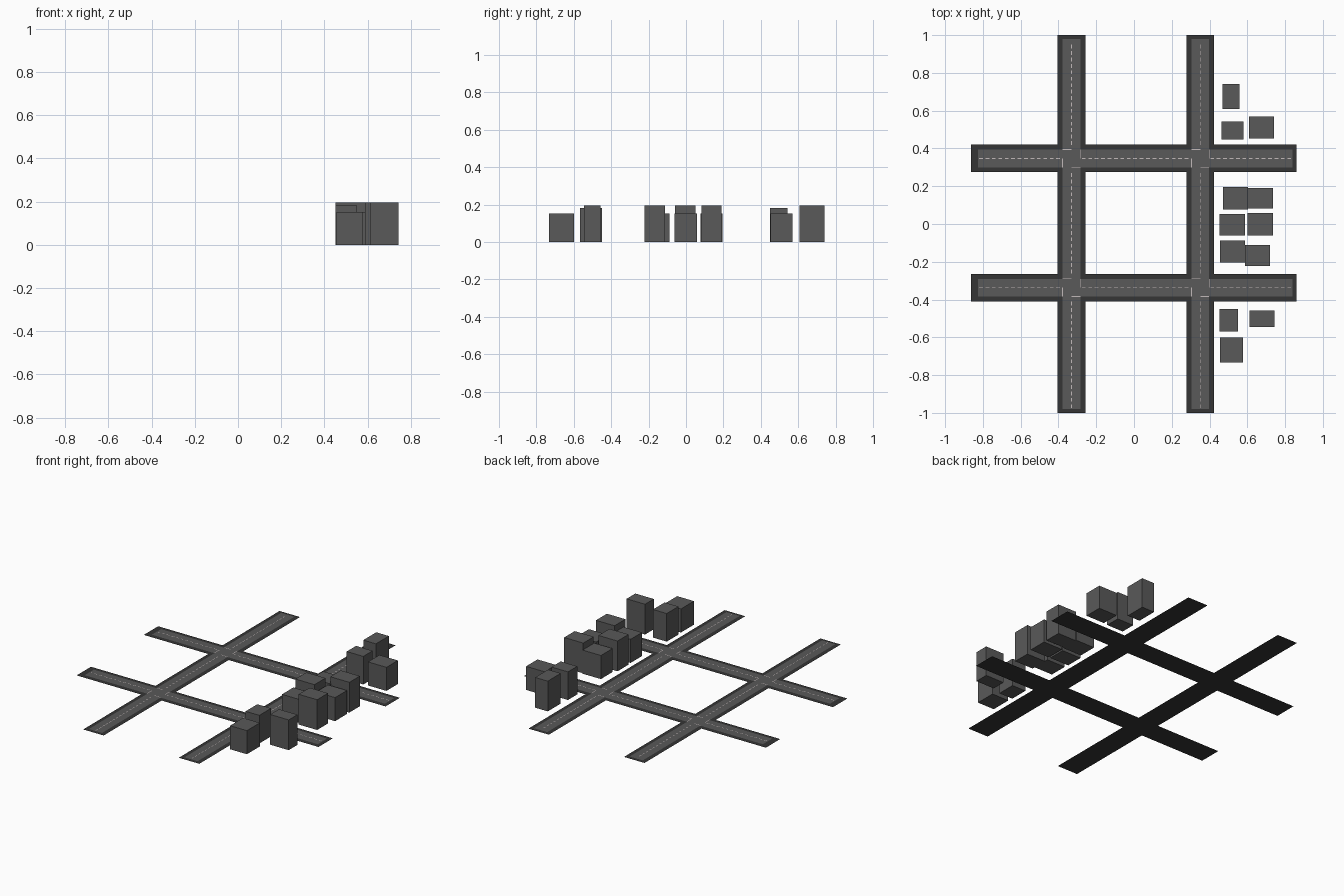
import bpy, bmesh

if "Cube" in bpy.data.objects:
    bpy.data.objects.remove(bpy.data.objects["Cube"])

def material(name, r, g, b):
    m = bpy.data.materials.new(name)
    m.diffuse_color = (r, g, b, 1)
    m.use_nodes = True
    m.node_tree.nodes["Principled BSDF"].inputs["Base Color"].default_value = m.diffuse_color
    return m

asphalt = material("asphalt", 0.1, 0.1, 0.1)
curb = material("pavement", 0.035, 0.035, 0.035)
paint = material("paint", 0.55, 0.5, 0.5)
wall = material("wall", 0.1, 0.1, 0.1)

def finish(bm, name, mat):
    me = bpy.data.meshes.new(name)
    bm.to_mesh(me)
    bm.free()
    me.materials.append(mat)
    ob = bpy.data.objects.new(name, me)
    bpy.context.collection.objects.link(ob)
    return ob

def quad(bm, x0, x1, y0, y1, z):
    bm.faces.new([bm.verts.new(p) for p in
                  ((x0, y0, z), (x1, y0, z), (x1, y1, z), (x0, y1, z))])

def sheet(name, rects, z, mat):
    """Flat union of rectangles, split on their shared grid so nothing overlaps."""
    xs = sorted({v for r in rects for v in r[:2]})
    ys = sorted({v for r in rects for v in r[2:]})
    bm = bmesh.new()
    for x0, x1 in zip(xs, xs[1:]):
        for y0, y1 in zip(ys, ys[1:]):
            cx, cy = (x0 + x1) / 2, (y0 + y1) / 2
            if any(r[0] < cx < r[1] and r[2] < cy < r[3] for r in rects):
                quad(bm, x0, x1, y0, y1, z)
    bmesh.ops.remove_doubles(bm, verts=bm.verts, dist=1e-5)
    return finish(bm, name, mat)

AVENUES = (-0.331, 0.351)      # x centres
STREETS = (-0.337, 0.347)      # y centres

def network(half, x_ends, y_ends):
    return ([(c - half, c + half, *y_ends) for c in AVENUES] +
            [(*x_ends, c - half, c + half) for c in STREETS])

# Pavement below, carriageway on top
LANE = 0.047
sheet("pavement", network(0.073, (-0.864, 0.861), (-1, 1)), 0.0, curb)
sheet("carriageway", network(LANE, (-0.825, 0.838), (-0.98, 0.98)), 0.002, asphalt)

# Dashed centre lines, left out at the crossings
ZP, W = 0.004, 0.002
bm = bmesh.new()

def dashes(start, end, crossings, put):
    t = start
    while t + 0.02 <= end:
        if all(abs(t + 0.01 - c) > LANE + 0.01 for c in crossings):
            put(t, t + 0.02)
        t += 0.034

for c in AVENUES:
    dashes(-0.975, 0.98, STREETS, lambda a, b: quad(bm, c - W, c + W, a, b, ZP))
for c in STREETS:
    dashes(-0.82, 0.838, AVENUES, lambda a, b: quad(bm, a, b, c - W, c + W, ZP))
finish(bm, "centre_dashes", paint)

# Stop line across the incoming lane of each arm
bm = bmesh.new()
for x in AVENUES:
    for y in STREETS:
        quad(bm, x, x + LANE, y - LANE - W, y - LANE + W, ZP)
        quad(bm, x - LANE, x, y + LANE - W, y + LANE + W, ZP)
        quad(bm, x - LANE - W, x - LANE + W, y - LANE, y, ZP)
        quad(bm, x + LANE - W, x + LANE + W, y, y + LANE, ZP)
finish(bm, "stop_lines", paint)

# Buildings: x0, x1, y0, y1, height
LOW, MID, TALL = 0.152, 0.181, 0.195
BUILDINGS = [
    (0.468, 0.558, 0.608, 0.740, TALL),
    (0.462, 0.580, 0.448, 0.543, MID),
    (0.610, 0.742, 0.453, 0.569, LOW),
    (0.470, 0.604, 0.077, 0.196, LOW),
    (0.600, 0.736, 0.083, 0.190, TALL),
    (0.452, 0.588, -0.060, 0.052, TALL),
    (0.600, 0.736, -0.062, 0.059, LOW),
    (0.456, 0.588, -0.203, -0.087, LOW),
    (0.588, 0.720, -0.222, -0.111, TALL),
    (0.452, 0.550, -0.568, -0.449, MID),
    (0.612, 0.744, -0.546, -0.457, TALL),
    (0.456, 0.576, -0.732, -0.600, LOW),
]
for i, (x0, x1, y0, y1, h) in enumerate(BUILDINGS, 1):
    bm = bmesh.new()
    bmesh.ops.create_cube(bm, size=1)
    bmesh.ops.scale(bm, vec=(x1 - x0, y1 - y0, h), verts=bm.verts)
    ob = finish(bm, f"building_{i:02d}", wall)
    ob.location = ((x0 + x1) / 2, (y0 + y1) / 2, h / 2)
